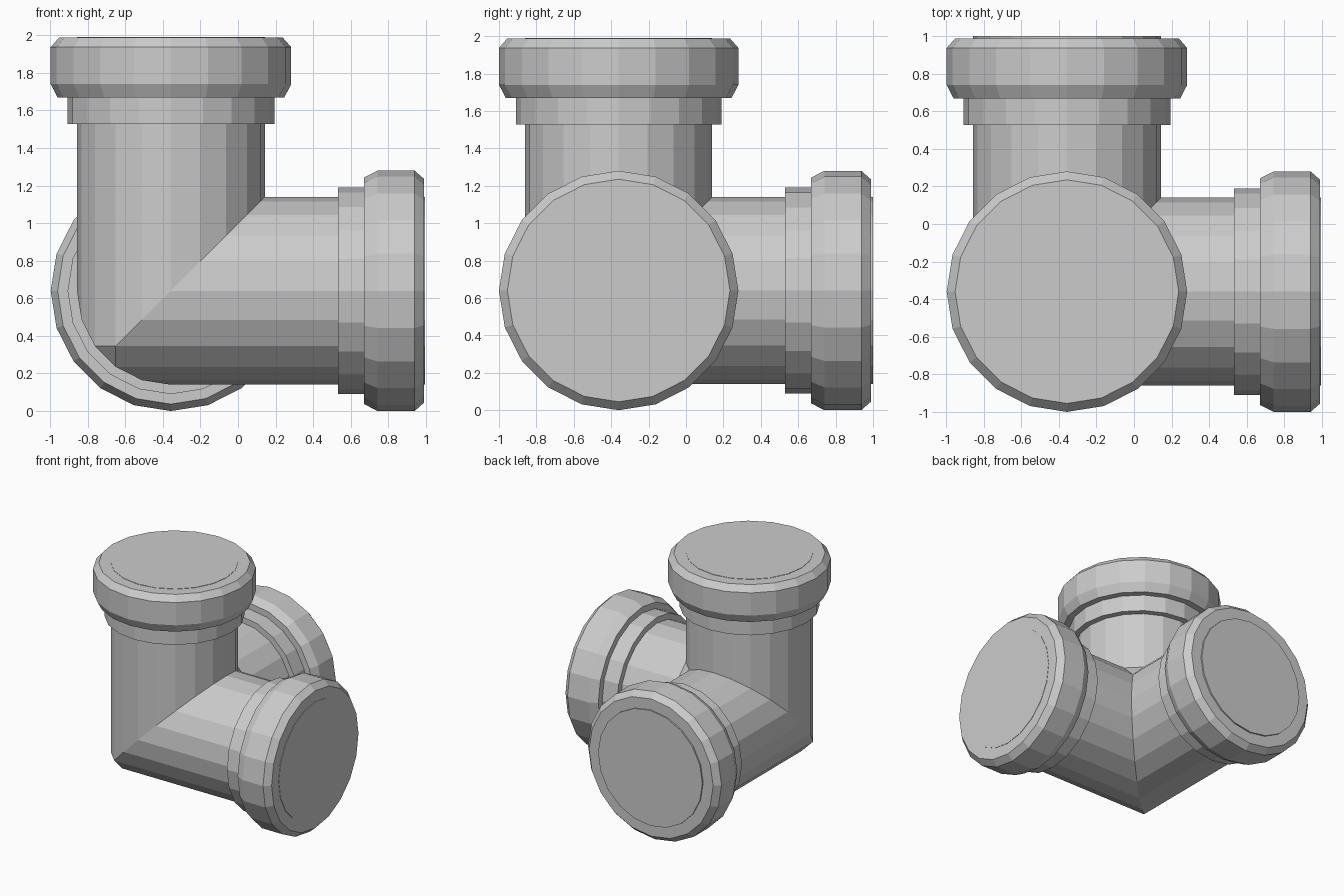
import bpy, bmesh, math
from mathutils import Vector

if "Cube" in bpy.data.objects:
    bpy.data.objects.remove(bpy.data.objects["Cube"])

SIDES = 20
CENTER = Vector((-0.357, -0.36, 0.64))
PIPE_R = 0.5
PIPE_END = (1.351, 1.36, 1.351)      # length of the x, y and z branches
RING = [math.tau * i / SIDES for i in range(SIDES)]


def place(axis, u, v, w):
    """Point with w along the given axis and u, v across it."""
    p = Vector((0, 0, 0))
    p[axis], p[(axis + 1) % 3], p[(axis + 2) % 3] = w, u, v
    return p


def bridge(bm, a, b):
    for i in range(SIDES):
        j = (i + 1) % SIDES
        bm.faces.new((a[i], a[j], b[j], b[i]))


def finish(bm, name):
    bmesh.ops.recalc_face_normals(bm, faces=bm.faces)
    mesh = bpy.data.meshes.new(name)
    bm.to_mesh(mesh)
    bm.free()
    obj = bpy.data.objects.new(name, mesh)
    obj.location = CENTER
    bpy.context.collection.objects.link(obj)


def lathe(name, axis, profile):
    """Closed solid of revolution from (radius, distance) pairs."""
    bm = bmesh.new()
    rings = [[bm.verts.new(place(axis, r * math.cos(t), r * math.sin(t), w))
              for t in RING] for r, w in profile]
    for a, b in zip(rings, rings[1:]):
        bridge(bm, a, b)
    bm.faces.new(rings[0])
    bm.faces.new(rings[-1])
    finish(bm, name)


# Three pipes mitred together at the corner
bm = bmesh.new()
for axis in range(3):
    inner, outer = [], []
    for t in RING:
        u, v = PIPE_R * math.cos(t), PIPE_R * math.sin(t)
        inner.append(bm.verts.new(place(axis, u, v, max(u, v))))
        outer.append(bm.verts.new(place(axis, u, v, PIPE_END[axis])))
    bridge(bm, inner, outer)
    bm.faces.new(outer)
bmesh.ops.remove_doubles(bm, verts=bm.verts, dist=0.0005)
# Small triangles left at the outer and inner corner
bmesh.ops.holes_fill(bm, edges=[e for e in bm.edges if e.is_boundary], sides=3)
finish(bm, "corner_pipes")

# Stepped collar and chamfered socket rim on each branch
for axis, label in enumerate(("side", "back", "top")):
    lathe(label + "_collar", axis, [(0.55, 0.888), (0.55, 1.04)])
    lathe(label + "_socket_rim", axis,
          [(0.603, 1.028), (0.64, 1.10), (0.64, 1.297), (0.595, 1.348)])
